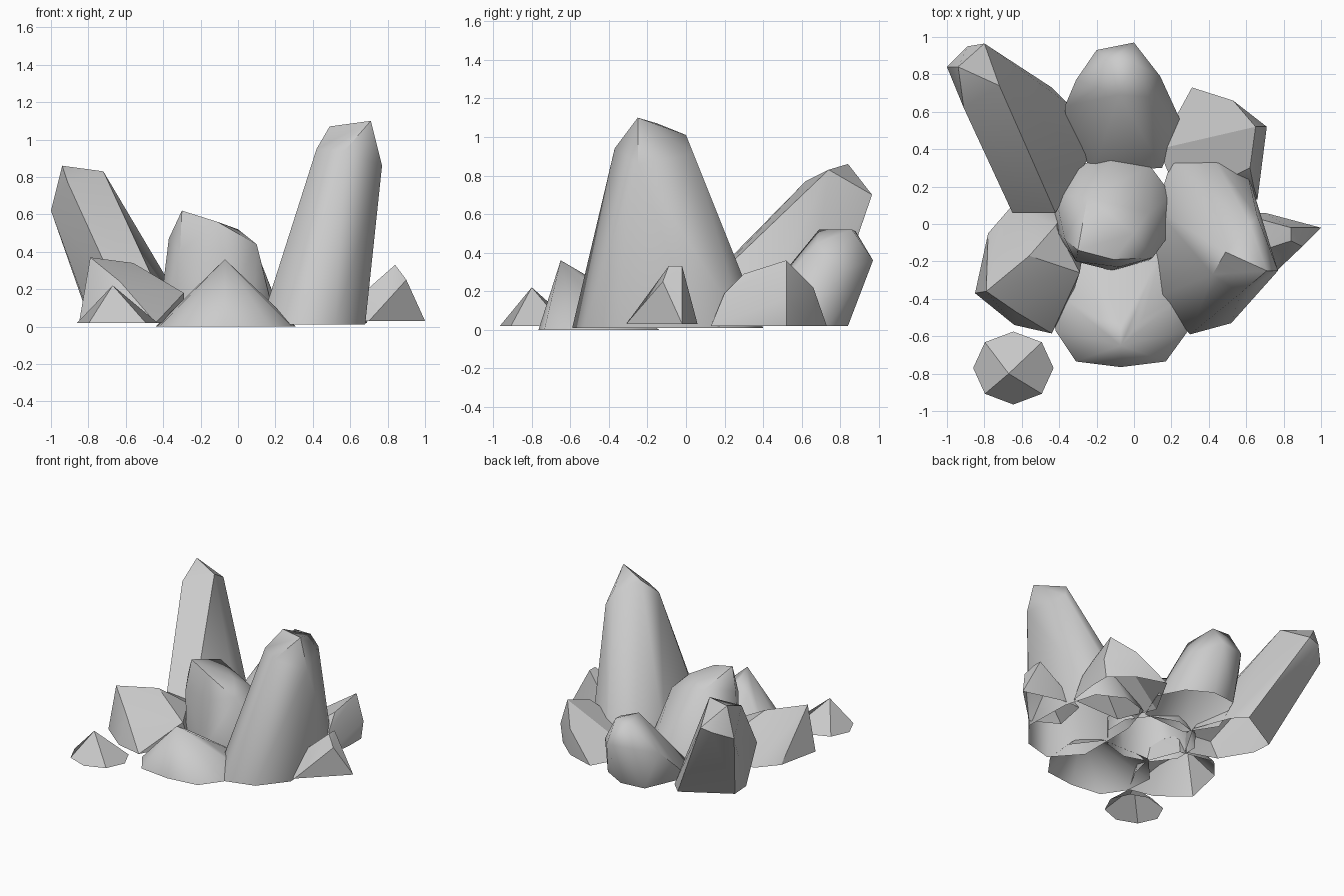
import bpy, bmesh, math


def ring(cx, cy, rx, ry, n, rot=0.0, z=0.02):
    """Elliptical footprint of a rock."""
    return [(cx + rx * math.cos(rot + math.tau * i / n),
             cy + ry * math.sin(rot + math.tau * i / n), z) for i in range(n)]


def foot(pts, z=0.02):
    """Irregular footprint of a rock."""
    return [(x, y, z) for x, y in pts]


def finish(name, bm, smooth):
    """Turn a bmesh into an object, smooth below the given angle."""
    me = bpy.data.meshes.new(name)
    bm.to_mesh(me)
    bm.free()
    ob = bpy.data.objects.new(name, me)
    bpy.context.collection.objects.link(ob)
    if smooth:
        bpy.ops.object.select_all(action='DESELECT')
        ob.select_set(True)
        bpy.context.view_layer.objects.active = ob
        bpy.ops.object.shade_smooth_by_angle(angle=math.radians(smooth))


def rock(name, base, crown, smooth=36):
    """Faceted convex stone, open underneath."""
    bm = bmesh.new()
    for p in base + crown:
        bm.verts.new(p)
    bmesh.ops.convex_hull(bm, input=bm.verts[:])
    loose = [v for v in bm.verts if not v.link_faces]
    bmesh.ops.delete(bm, geom=loose, context='VERTS')
    under = [f for f in bm.faces if all(v.co.z < 0.035 for v in f.verts)]
    bmesh.ops.delete(bm, geom=under, context='FACES')
    bmesh.ops.dissolve_limit(bm, angle_limit=math.radians(3),
                             verts=bm.verts[:], edges=bm.edges[:])
    finish(name, bm, smooth)


# Tall crystal on the right
rock("tall_crystal",
     foot([(0.30, -0.59), (0.52, -0.53), (0.68, -0.33), (0.67, 0.05), (0.60, 0.30),
           (0.40, 0.40), (0.20, 0.34), (0.12, 0.08), (0.12, -0.39)], 0.01),
     [(0.71, -0.25, 1.10), (0.49, -0.15, 1.07), (0.57, -0.37, 0.94), (0.77, -0.25, 0.86),
      (0.42, -0.27, 0.95), (0.62, 0.0, 1.01), (0.66, 0.04, 0.91)], 60)

# Long crystal leaning to the back left
rock("leaning_crystal",
     foot([(-0.64, 0.15), (-0.41, 0.07), (-0.24, 0.36), (-0.35, 0.64),
           (-0.44, 0.73), (-0.79, 0.53), (-0.78, 0.38)]),
     [(-0.94, 0.84, 0.86), (-0.72, 0.74, 0.83), (-1.0, 0.84, 0.62),
      (-0.80, 0.965, 0.70), (-0.89, 0.95, 0.68), (-0.91, 0.62, 0.77),
      (-0.65, 0.06, 0.20), (-0.42, 0.06, 0.18)])

# Rounded stone at the back
rock("back_stone",
     foot([(-0.36, 0.50), (-0.22, 0.82), (-0.03, 0.84), (0.15, 0.74), (0.25, 0.55),
           (0.15, 0.30), (-0.22, 0.28)]),
     [(-0.20, 0.93, 0.36), (0.0, 0.97, 0.36), (0.14, 0.79, 0.30), (-0.31, 0.77, 0.30),
      (-0.37, 0.63, 0.15), (-0.08, 0.69, 0.52), (0.0, 0.86, 0.52), (-0.13, 0.88, 0.51),
      (0.08, 0.68, 0.45)], 60)

# Wedge stone at the back right
rock("back_right_stone",
     foot([(0.31, 0.73), (0.53, 0.66), (0.69, 0.52), (0.69, 0.38), (0.66, 0.13),
           (0.25, 0.12), (0.13, 0.40)]),
     [(0.65, 0.52, 0.36), (0.71, 0.52, 0.16), (0.53, 0.66, 0.22),
      (0.62, 0.30, 0.29), (0.64, 0.20, 0.19)], 30)

# Wedge stone at the front left
rock("front_left_stone",
     foot([(-0.85, -0.37), (-0.64, -0.54), (-0.44, -0.585), (-0.33, -0.38), (-0.28, -0.2),
           (-0.38, 0.05), (-0.65, 0.10), (-0.78, -0.05)]),
     [(-0.79, -0.36, 0.37), (-0.56, -0.17, 0.34), (-0.63, -0.47, 0.24),
      (-0.29, -0.26, 0.18), (-0.42, -0.01, 0.20)], 30)

# Low cone stone at the front
rock("front_stone",
     foot([(-0.42, -0.57), (-0.31, -0.735), (-0.07, -0.765), (0.17, -0.735), (0.29, -0.57),
           (0.31, -0.35), (0.15, -0.14), (-0.25, -0.14), (-0.44, -0.35)], 0.0),
     [(-0.07, -0.65, 0.36), (-0.07, -0.53, 0.29), (-0.18, -0.5, 0.24), (0.05, -0.5, 0.24)], 75)

# Central stone
rock("centre_stone", ring(-0.11, 0.06, 0.33, 0.31, 10, 0.3),
     [(-0.30, -0.14, 0.62), (-0.11, -0.19, 0.56), (-0.37, -0.08, 0.47), (0.10, -0.18, 0.44),
      (0.0, -0.05, 0.52), (-0.25, 0.14, 0.53), (0.08, 0.06, 0.43),
      (-0.08, -0.23, 0.40), (-0.31, -0.2, 0.40)], 45)

# Small spike on the far right
rock("right_spike",
     foot([(1.0, -0.02), (0.87, -0.15), (0.70, -0.31), (0.50, -0.2), (0.55, 0.06),
           (0.70, 0.06)], 0.03),
     [(0.84, -0.02, 0.33), (0.84, -0.09, 0.33), (0.90, -0.12, 0.25), (0.75, -0.20, 0.17)], 40)

# Loose pebble at the front left corner: four kite faces around a peak
bm = bmesh.new()
rim = [bm.verts.new(p) for p in ring(-0.645, -0.77, 0.215, 0.195, 8)]
peak = bm.verts.new((-0.67, -0.80, 0.22))
for i in (0, 2, 4, 6):
    a, b, c = (rim[(i + k + 1) % 8] for k in range(3))
    bm.faces.new((peak, a, b, c))
finish("pebble", bm, 0)
